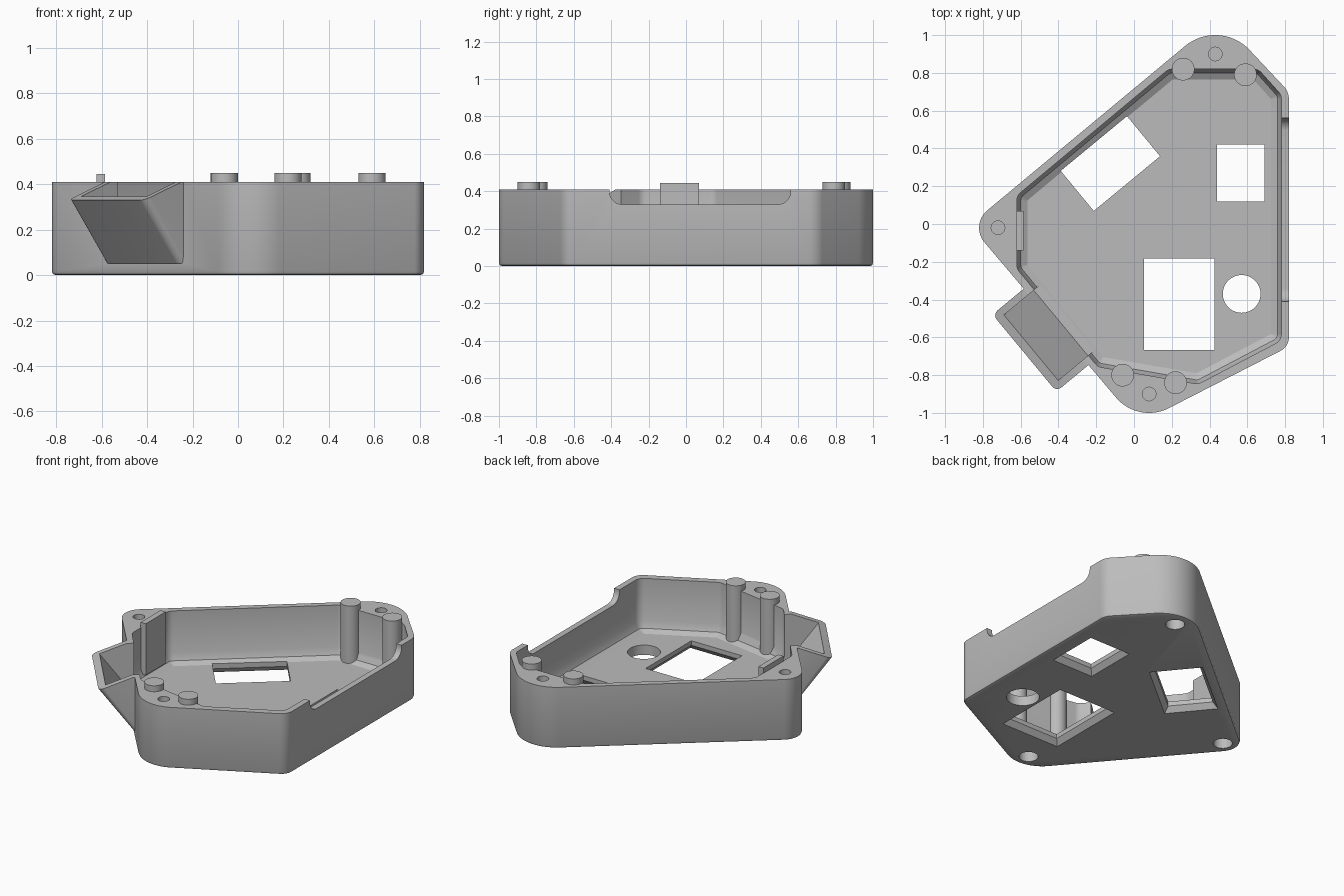
import bpy, bmesh
from math import sin, cos, pi
from mathutils import Vector

if "Cube" in bpy.data.objects:
    bpy.data.objects.remove(bpy.data.objects["Cube"], do_unlink=True)

grey = bpy.data.materials.new("plain grey")
grey.use_nodes = True
grey.diffuse_color = (0.5, 0.5, 0.5, 1)
grey.node_tree.nodes["Principled BSDF"].inputs["Base Color"].default_value = (0.5, 0.5, 0.5, 1)

TOP = 0.41     # rim height
FLOOR = 0.065  # floor thickness


def rounded(circles, shrink=0.0, steps=180):
    """Outline wrapped round a set of circles (x, y, r)."""
    ring = []
    for i in range(steps):
        a = 2 * pi * i / steps
        dx, dy = cos(a), sin(a)
        x, y, r = max(circles, key=lambda c: c[0] * dx + c[1] * dy + c[2])
        ring.append((x + (r - shrink) * dx, y + (r - shrink) * dy))
    return ring


def loft(name, rings):
    """Closed solid through rings of 3D points."""
    bm = bmesh.new()
    rows = [[bm.verts.new(p) for p in ring] for ring in rings]
    n = len(rows[0])
    for low, high in zip(rows, rows[1:]):
        for i in range(n):
            j = (i + 1) % n
            bm.faces.new((low[i], low[j], high[j], high[i]))
    bm.faces.new(rows[0][::-1])
    bm.faces.new(rows[-1])
    bmesh.ops.recalc_face_normals(bm, faces=bm.faces)
    mesh = bpy.data.meshes.new(name)
    bm.to_mesh(mesh)
    bm.free()
    mesh.materials.append(grey)
    obj = bpy.data.objects.new(name, mesh)
    bpy.context.collection.objects.link(obj)
    return obj


def at(ring, z):
    return [(x, y, z) for x, y in ring]


def disc(x, y, r):
    return rounded([(x, y, r)], steps=48)


def rect(x, y, w, h, angle=0, grow=0):
    c, s = cos(angle), sin(angle)
    w, h = w / 2 + grow, h / 2 + grow
    return [(x + c * a - s * b, y + s * a + c * b)
            for a, b in ((-w, -h), (w, -h), (w, h), (-w, h))]


def combine(body, tool, operation):
    mod = body.modifiers.new("join", "BOOLEAN")
    mod.operation, mod.solver, mod.object = operation, "EXACT", tool
    bpy.context.view_layer.objects.active = body
    bpy.ops.object.modifier_apply(modifier=mod.name)
    bpy.data.objects.remove(tool, do_unlink=True)


# Outer shell with a softened bottom edge
shell = [(-0.70, -0.02, 0.12), (0.43, 0.75, 0.25), (0.72, 0.66, 0.10),
         (0.74, -0.60, 0.08), (0.08, -0.77, 0.23)]
case = loft("case_body", [at(rounded(shell, 0.018), 0), at(rounded(shell, 0.005), 0.005),
                          at(rounded(shell), 0.018), at(rounded(shell), TOP)])

# Slanted scoop on the front right wall: profile (outward, z) swept along the wall
origin, along, out = Vector((-0.6, -0.33)), Vector((0.638, -0.77)), Vector((-0.77, -0.638))


def sweep(name, profile, start, end):
    rings = []
    for u in (start, end):
        pts = [(origin + along * u + out * n, z) for n, z in profile]
        rings.append([(p.x, p.y, z) for p, z in pts])
    return loft(name, rings)


scoop = sweep("scoop", [(0, 0.05), (0.21, 0.33), (0, TOP), (-0.03, TOP), (-0.03, 0.05)], 0.02, 0.55)
bm = bmesh.new()
bm.from_mesh(scoop.data)
bm.verts.ensure_lookup_table()
corners = [bm.edges.get((bm.verts[i], bm.verts[i + 1])) for i in (0, 5)]
bmesh.ops.bevel(bm, geom=corners, offset=0.035, segments=5, profile=0.5, affect="EDGES")
bm.to_mesh(scoop.data)
bm.free()
combine(case, scoop, "UNION")

# Main cavity with a sloped foot
cavity = [(x, y, 0.06) for x, y in (
    (-0.56, -0.215), (-0.56, 0.122), (0.206, 0.76), (0.63, 0.76),
    (0.72, 0.66), (0.72, -0.58), (0.33, -0.785), (-0.16, -0.70))]
combine(case, loft("cavity_cutter", [
    at(rounded(cavity, 0.055), FLOOR), at(rounded(cavity, 0.02), FLOOR + 0.02),
    at(rounded(cavity), FLOOR + 0.065), at(rounded(cavity), 0.7)]), "DIFFERENCE")
combine(case, sweep("scoop_cutter", [
    (-0.04, 0.072), (0.165, 0.345), (0.165, 0.6), (-0.1, 0.6), (-0.1, 0.072)],
    0.06, 0.51), "DIFFERENCE")

# Locating pegs and the catch tab
for x, y in ((0.26, 0.82), (0.59, 0.79), (-0.06, -0.80), (0.22, -0.84)):
    ring = disc(x, y, 0.06)
    combine(case, loft("peg", [at(ring, 0.04), at(ring, 0.45)]), "UNION")
tab = rect(-0.604, -0.035, 0.038, 0.21)
combine(case, loft("catch_tab", [at(tab, 0.1), at(tab, 0.445)]), "UNION")

# Screw holes: narrow from above, wide from below
for x, y in ((0.43, 0.90), (-0.72, -0.02), (0.08, -0.90)):
    for r, low, high in ((0.036, 0.24, 0.6), (0.058, -0.1, 0.16)):
        ring = disc(x, y, r)
        combine(case, loft("screw_cutter", [at(ring, low), at(ring, high)]), "DIFFERENCE")

# Floor openings, flared underneath
for x, y, w, h, angle in ((-0.125, 0.32, 0.455, 0.275, 0.69),
                          (0.565, 0.27, 0.25, 0.30, 0),
                          (0.24, -0.425, 0.375, 0.485, 0)):
    spec = (x, y, w, h, angle)
    combine(case, loft("window_cutter", [
        at(rect(*spec, grow=0.035), -0.01), at(rect(*spec), 0.035),
        at(rect(*spec), 0.2)]), "DIFFERENCE")
ring = disc(0.57, -0.37, 0.1)
combine(case, loft("round_cutter", [at(ring, -0.1), at(ring, 0.2)]), "DIFFERENCE")

# Lowered stretch of the left rim with rounded ends
low = rounded([(-0.34, 0.40, 0.07), (0.49, 0.40, 0.07), (-0.34, 0.6, 0.07), (0.49, 0.6, 0.07)], steps=72)
combine(case, loft("notch_cutter", [[(x, y, z) for y, z in low] for x in (0.74, 0.9)]), "DIFFERENCE")

for obj in bpy.context.selected_objects:
    obj.select_set(False)
case.select_set(True)
bpy.context.view_layer.objects.active = case
bpy.ops.object.shade_smooth_by_angle(angle=0.5)
